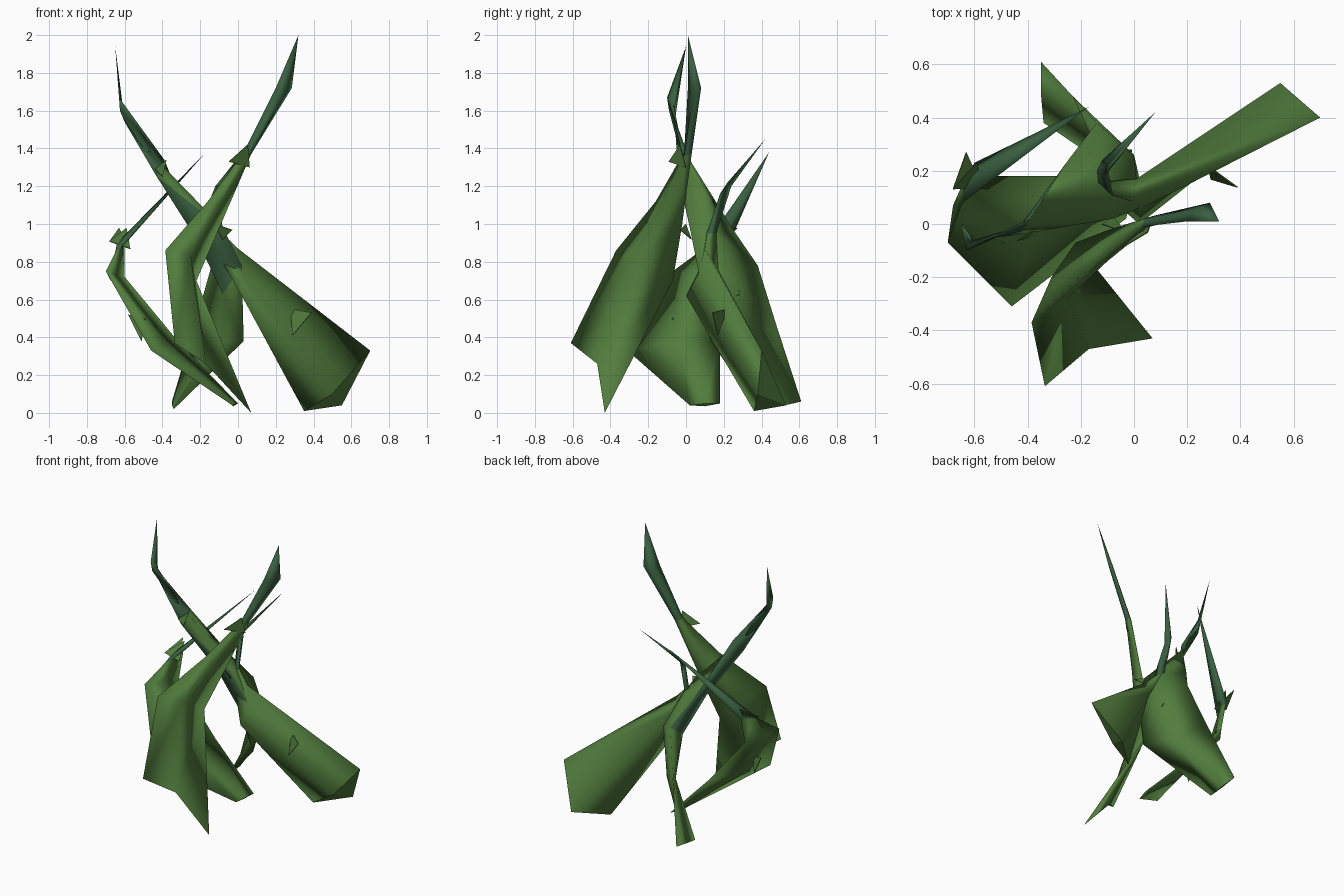
import bpy
import bmesh
from mathutils import Vector

if "Cube" in bpy.data.objects:
    bpy.data.objects.remove(bpy.data.objects["Cube"], do_unlink=True)


def make_material(name, colour):
    material = bpy.data.materials.new(name)
    material.use_nodes = True
    material.diffuse_color = (*colour, 1)
    shader = material.node_tree.nodes["Principled BSDF"]
    shader.inputs["Base Color"].default_value = (*colour, 1)
    shader.inputs["Roughness"].default_value = 0.8
    return material


leaf_green = make_material("leaf_green", (0.085, 0.205, 0.048))
tip_green = make_material("tip_green", (0.042, 0.115, 0.052))


def finish(name, mesh_data, materials):
    mesh = bpy.data.meshes.new(name)
    mesh_data.to_mesh(mesh)
    mesh_data.free()
    for material in materials:
        mesh.materials.append(material)
    part = bpy.data.objects.new(name, mesh)
    bpy.context.collection.objects.link(part)
    return part


def make_leaf(name, tip, sections, tip_rows=2, rib_rows=0):
    """Loft closed cross-sections (left, ridge, right, back) from a pointed tip
    down to a broad base. The back side stays dark for rib_rows."""
    bm = bmesh.new()
    point = bm.verts.new(tip)
    rows = [[bm.verts.new(p) for p in section] for section in sections]
    count = len(rows[0])

    def add_face(corners, row_number, side):
        face = bm.faces.new(corners)
        face.smooth = True
        dark_rows = max(tip_rows, rib_rows) if side >= 2 else tip_rows
        face.material_index = 1 if row_number < dark_rows else 0

    for i in range(count):
        j = (i + 1) % count
        add_face((point, rows[0][i], rows[0][j]), 0, i)
        for number, (upper, lower) in enumerate(zip(rows, rows[1:]), start=1):
            add_face((upper[i], lower[i], lower[j], upper[j]), number, i)
    # Flat cap across the base
    bm.faces.new(rows[-1]).smooth = False
    bmesh.ops.recalc_face_normals(bm, faces=bm.faces[:])
    bmesh.ops.triangulate(bm, faces=bm.faces[:])
    return finish(name, bm, (leaf_green, tip_green))


def make_thorn(name, corners):
    """Thin flat triangular thorn."""
    bm = bmesh.new()
    points = [Vector(c) for c in corners]
    normal = (points[1] - points[0]).cross(points[2] - points[0]).normalized()
    front = [bm.verts.new(p) for p in points]
    back = [bm.verts.new(p - normal * 0.004) for p in points]
    bm.faces.new(front)
    bm.faces.new(back[::-1])
    for i in range(len(points)):
        j = (i + 1) % len(points)
        bm.faces.new((front[j], front[i], back[i], back[j]))
    return finish(name, bm, (leaf_green,))


# Tallest leaf, broad at the front
make_leaf("front_leaf", (0.32, 0.01, 2), [
    [(0.2, 0.01, 1.72), (0.25, 0.04, 1.69), (0.285, 0.08, 1.72), (0.24, 0.06, 1.71)],
    [(0.03, -0.01, 1.38), (0.06, -0.01, 1.36), (0.07, 0.03, 1.37), (0.04, 0.02, 1.37)],
    [(-0.16, -0.16, 1.12), (-0.1, -0.14, 1.1), (-0.09, -0.02, 1), (-0.13, -0.08, 1.07)],
    [(-0.385, -0.37, 0.86), (-0.25, -0.28, 0.83), (-0.22, -0.07, 0.7), (-0.31, -0.2, 0.78)],
    [(-0.335, -0.61, 0.37), (-0.17, -0.47, 0.26), (0.07, -0.43, 0), (-0.18, -0.46, 0.27)],
])

# Second tall leaf, broad at the back, with a dark rib on its hidden side
make_leaf("back_leaf", (-0.65, 0, 1.94), [
    [(-0.63, -0.1, 1.67), (-0.62, -0.07, 1.65), (-0.6, -0.06, 1.54), (-0.625, -0.09, 1.6)],
    [(-0.39, 0.02, 1.34), (-0.4, 0, 1.31), (-0.43, -0.04, 1.25), (-0.43, -0.01, 1.3)],
    [(-0.24, 0.25, 0.97), (-0.1, 0.16, 0.95), (-0.08, 0.02, 0.98), (-0.22, 0.08, 0.92)],
    [(-0.14, 0.38, 0.78), (0, 0.26, 0.71), (0.02, 0.06, 0.78), (-0.08, 0.15, 0.63)],
    [(-0.23, 0.48, 0.46), (-0.07, 0.32, 0.38), (0.03, 0.13, 0.38), (-0.12, 0.29, 0.37)],
    [(-0.35, 0.61, 0.06), (-0.335, 0.5, 0.035), (-0.34, 0.38, 0.02), (-0.35, 0.49, 0.04)],
], rib_rows=4)

# Folded hollow leaf reaching to the left
make_leaf("left_leaf", (0.08, 0.42, 1.45), [
    [(-0.1, 0.22, 1.22), (-0.12, 0.24, 1.2), (-0.14, 0.2, 1.15), (-0.11, 0.18, 1.16)],
    [(-0.08, 0.11, 0.95), (-0.1, 0.16, 0.95), (-0.13, 0.13, 0.88), (-0.09, 0.1, 0.9)],
    [(0, 0.1, 0.87), (0.01, 0.17, 0.76), (0.02, 0, 0.62), (0.03, 0.06, 0.72)],
    [(0.7, 0.4, 0.33), (0.55, 0.53, 0.04), (0.35, 0.36, 0.01), (0.5, 0.38, 0.1)],
])

# Low curling leaf on the right
make_leaf("right_leaf", (-0.17, 0.44, 1.38), [
    [(-0.645, 0.08, 0.86), (-0.64, 0.16, 0.9), (-0.6, 0.23, 0.9), (-0.61, 0.16, 0.88)],
    [(-0.7, -0.07, 0.75), (-0.68, 0.07, 0.71), (-0.6, 0.18, 0.72), (-0.65, 0.06, 0.73)],
    [(-0.46, -0.31, 0.33), (-0.41, -0.05, 0.35), (-0.31, 0.18, 0.37), (-0.39, -0.04, 0.38)],
    [(-0.03, 0.02, 0.04), (-0.025, 0.1, 0.035), (0, 0.18, 0.05), (-0.01, 0.1, 0.05)],
], tip_rows=1)

# Loose thorns along the leaves
thorns = {
    "left_thorn": [(0.28, 0.22, 0.55), (0.39, 0.14, 0.53), (0.29, 0.17, 0.41)],
    "right_thorn": [(-0.68, 0.13, 0.91), (-0.57, 0.14, 0.87), (-0.63, 0.27, 0.98)],
    "right_thorn_side": [(-0.57, 0.14, 0.87), (-0.59, 0.23, 0.98), (-0.68, 0.13, 0.91)],
    "low_thorn": [(-0.58, -0.03, 0.52), (-0.49, -0.07, 0.5), (-0.51, -0.05, 0.38)],
    "upper_front_thorn": [(0.05, -0.03, 1.42), (0.06, 0, 1.3), (-0.05, -0.09, 1.33)],
    "back_thorn": [(-0.06, 0.28, 0.72), (-0.01, 0.28, 0.62), (-0.03, 0.19, 0.66)],
    "middle_thorn": [(-0.12, 0, 1), (-0.03, -0.03, 0.97), (-0.08, 0.03, 0.92)],
    "upper_back_thorn": [(-0.44, -0.06, 1.29), (-0.38, -0.02, 1.34), (-0.4, -0.05, 1.25)],
}
for thorn_name, thorn_corners in thorns.items():
    make_thorn(thorn_name, thorn_corners)
